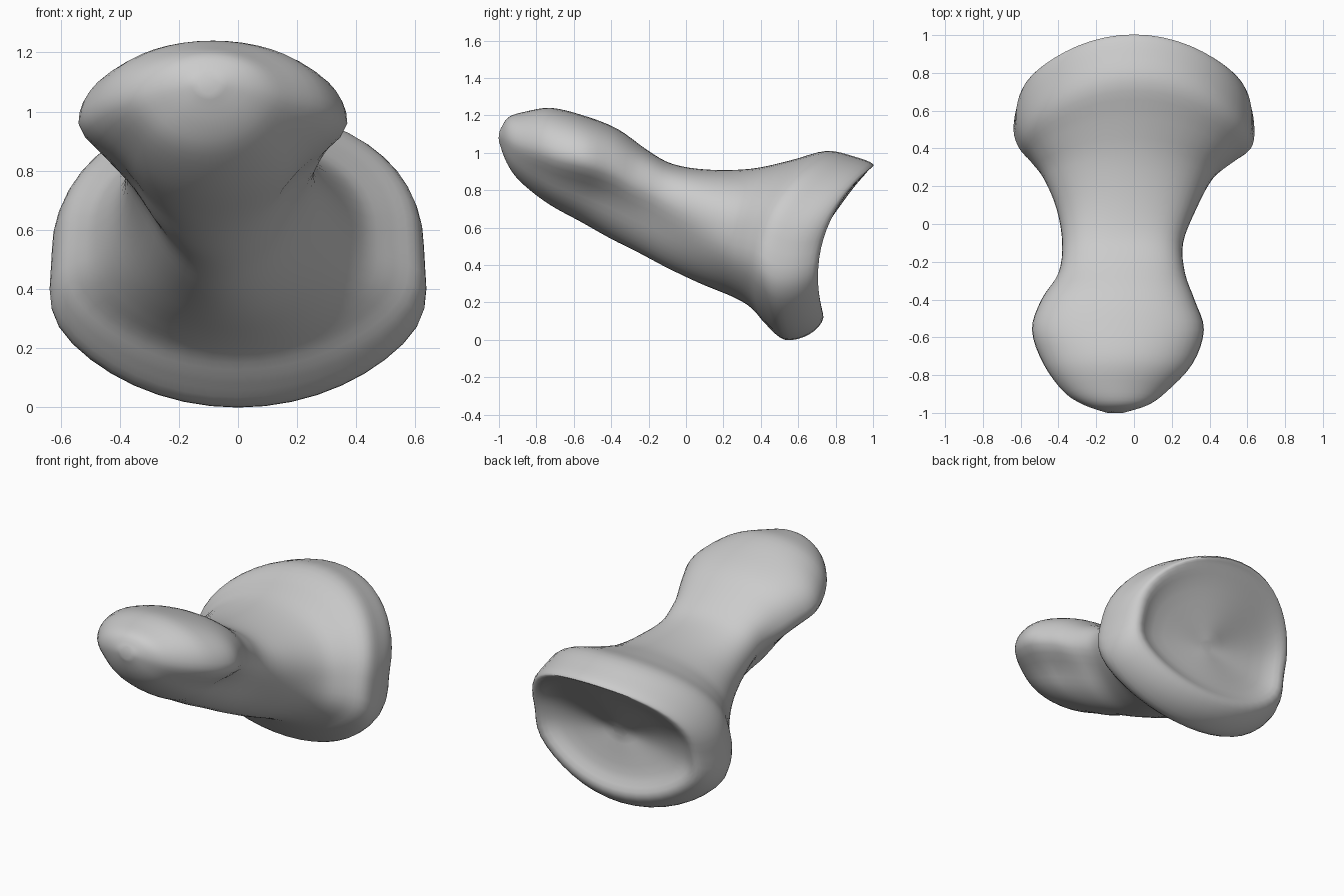
import bpy, bmesh, math

cube = bpy.data.objects.get("Cube")
if cube:
    bpy.data.objects.remove(cube, do_unlink=True)

SIDES, STEPS = 48, 4

# Section outlines: top y, top z, bottom y, bottom z, lowest x, highest x
HEAD = [
    (-.99, 1.13, -1, 1.06, -.14, -.06),
    (-.95, 1.19, -.96, .95, -.26, .07),
    (-.86, 1.22, -.89, .85, -.37, .17),
    (-.72, 1.24, -.74, .73, -.48, .31),
    (-.55, 1.2, -.56, .63, -.54, .37),
    (-.37, 1.13, -.4, .54, -.49, .32),
]
SHAFT = [
    (-.2, 1.01, -.26, .47, -.4, .27),
    (-.07, .94, -.1, .385, -.38, .26),
    (.12, .91, .08, .3, -.41, .33),
    (.35, .915, .25, .23, -.48, .42),
    (.56, .96, .35, .17, -.54, .52),
]
FLARE = [
    (.75, 1.01, .43, .08, -.6, .61),
    (.9, .98, .53, 0, -.63, .63),
    (1, .94, .66, .03, -.61, .61),
]
DISH = [
    (.97, .9, .735, .12, -.55, .55),
    (.87, .78, .69, .24, -.41, .41),
    (.7, .54, .67, .46, -.05, .05),
]
SECTIONS = HEAD + SHAFT + FLARE + DISH


def spline(a, b, c, d, t):
    """Smooth value between b and c."""
    return b + t / 2 * (c - a + t * (2*a - 5*b + 4*c - d + t * (3*(b - c) + d - a)))


def bend(top, middle, bottom, v):
    """Curve through bottom, middle and top as v runs from -1 to 1."""
    return middle + v * (top - bottom) / 2 + v * v * ((top + bottom) / 2 - middle)


def ring(section):
    """Bent oval, pinched below the head and full below the base."""
    top_y, top_z, low_y, low_z, x_min, x_max = section
    rise = .54 + max(0, .16 - abs(low_y + .2) / 3)
    mid_z = low_z + (top_z - low_z) * rise
    taper = max(-.12, .3 - abs(low_y + .5) / 2)
    points = []
    for i in range(SIDES):
        angle = math.tau * i / SIDES
        v = math.sin(angle)
        under = min(1, max(0, -v / .6))
        half = (x_max - x_min) / 2 * (1 - taper * under * under * (3 - 2 * under))
        points.append(((x_min + x_max) / 2 + half * math.cos(angle),
                       bend(top_y, low_y, low_y, v), bend(top_z, mid_z, low_z, v)))
    return points


# Blend the sections into a dense sequence
last = len(SECTIONS) - 1
dense = []
for i in range(last):
    four = [SECTIONS[min(max(i + k, 0), last)] for k in range(-1, 3)]
    for s in range(STEPS):
        dense.append([spline(*values, s / STEPS) for values in zip(*four)])
dense.append(SECTIONS[last])

# Skin the rounded head, waisted shaft and flared, dished base
bm = bmesh.new()
rings = [[bm.verts.new(p) for p in ring(section)] for section in dense]
for a, b in zip(rings, rings[1:]):
    for i in range(SIDES):
        j = (i + 1) % SIDES
        bm.faces.new((a[i], a[j], b[j], b[i]))
bm.faces.new(rings[0])
bm.faces.new(rings[-1])
bmesh.ops.recalc_face_normals(bm, faces=bm.faces)
mesh = bpy.data.meshes.new("bone")
bm.to_mesh(mesh)
bm.free()
bone = bpy.data.objects.new("bone", mesh)
bpy.context.collection.objects.link(bone)

# Plain grey surface
grey = bpy.data.materials.new("light grey")
grey.use_nodes = True
colour = (.6, .6, .6, 1)
grey.diffuse_color = colour
grey.node_tree.nodes["Principled BSDF"].inputs["Base Color"].default_value = colour
mesh.materials.append(grey)

bpy.context.view_layer.objects.active = bone
bone.select_set(True)
bpy.ops.object.shade_smooth_by_angle(angle=math.radians(50))
